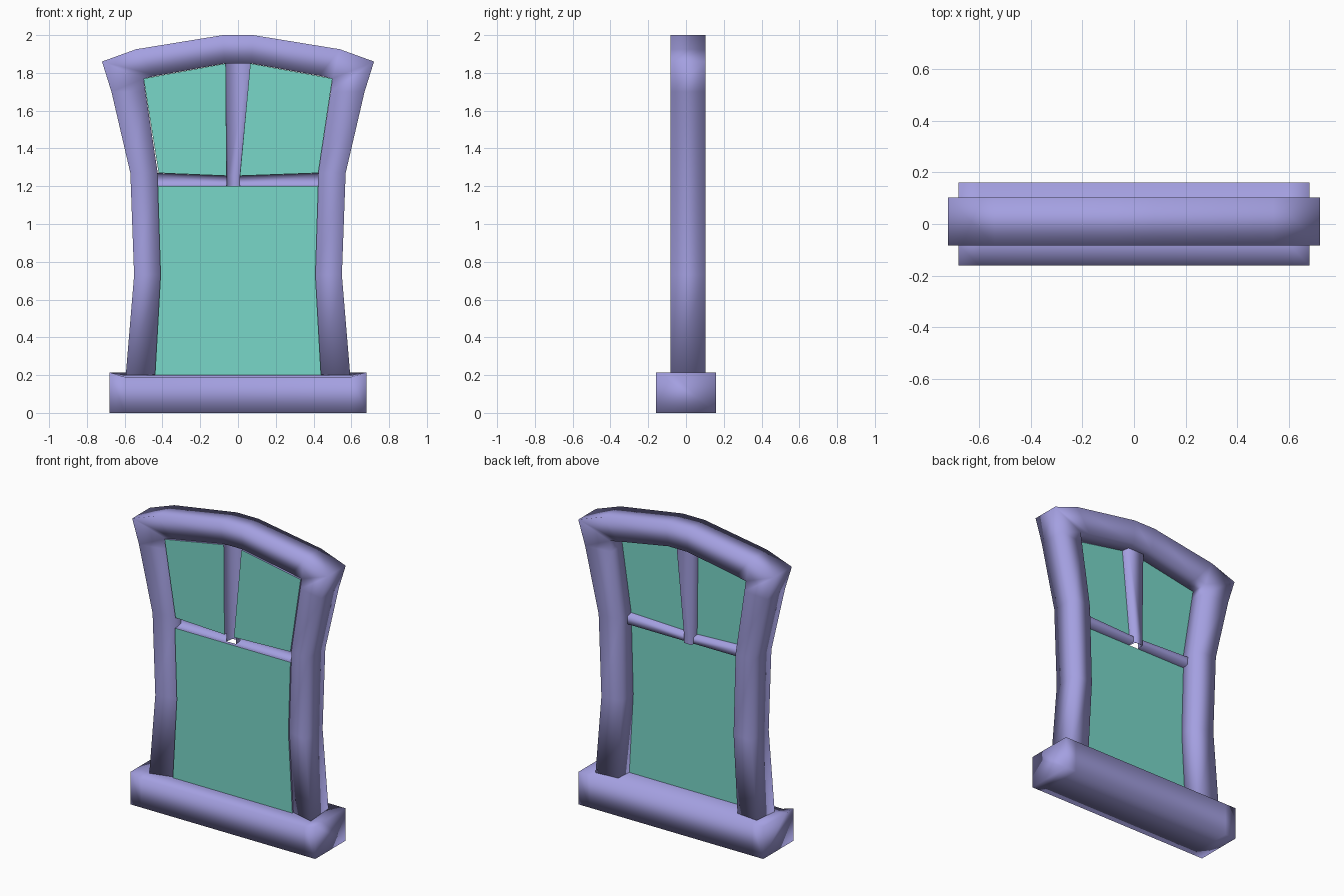
import bpy, bmesh

if "Cube" in bpy.data.objects:
    bpy.data.objects.remove(bpy.data.objects["Cube"])


def material(name, rgb):
    m = bpy.data.materials.new(name)
    m.diffuse_color = (*rgb, 1)
    m.use_nodes = True
    m.node_tree.nodes["Principled BSDF"].inputs["Base Color"].default_value = m.diffuse_color
    return m


LILAC = material("lilac", (0.37, 0.35, 0.75))
TEAL = material("teal", (0.19, 0.68, 0.58))


def make(name, verts, faces, mats, smooth=True, fix_normals=True):
    me = bpy.data.meshes.new(name)
    me.from_pydata(verts, [], faces)
    bm = bmesh.new()
    bm.from_mesh(me)
    if fix_normals:
        bmesh.ops.recalc_face_normals(bm, faces=bm.faces)
    for f in bm.faces:
        f.smooth = smooth
    bm.to_mesh(me)
    bm.free()
    for m in mats:
        me.materials.append(m)
    ob = bpy.data.objects.new(name, me)
    bpy.context.collection.objects.link(ob)
    return ob


def loft(name, rings, closed=True, caps=True):
    """Skin between equal-length cross-sections."""
    n = len(rings[0])
    verts = [p for r in rings for p in r]
    faces = []
    for i in range(len(rings) - 1):
        for j in range(n if closed else n - 1):
            k = (j + 1) % n
            faces.append((i * n + j, i * n + k, (i + 1) * n + k, (i + 1) * n + j))
    if caps:
        faces += [tuple(range(n)), tuple(range((len(rings) - 1) * n, len(rings) * n))]
    return make(name, verts, faces, [LILAC])


# Frame: one bent beam, its section tapering towards the opening
outer = [(.595, .19), (.55, .73), (.57, 1.27), (.67, 1.70), (.72, 1.86), (.54, 1.925), (.08, 2.0)]
inner = [(.44, .19), (.41, .73), (.425, 1.27), (.49, 1.70), (.50, 1.77), (.43, 1.785), (.07, 1.85)]
pairs = list(zip(outer, inner))
pairs += [((-o[0], o[1]), (-i[0], i[1])) for o, i in reversed(pairs)]
loft("frame", [[(ox, -.083, oz), (ox, .103, oz), (ix, .086, iz), (ix, -.046, iz)]
               for (ox, oz), (ix, iz) in pairs])

# Sill: block whose front top edge dips below the posts
loft("sill", [[(x, -.16, 0), (x, .16, 0), (x, .16, .215), (x, -.08, b), (x, -.16, z)]
              for x, z, b in ((-.68, .215, .215), (-.60, .19, .20), (.60, .19, .20), (.68, .215, .215))])


# Glass: slabs with teal front and back and lilac rims
def pane(name, outline, y0=-.057, y1=-.032):
    n = len(outline)
    verts = [(x, y, z) for y in (y0, y1) for x, z in outline]
    faces = [tuple(range(n)), tuple(range(n, 2 * n))]
    faces += [(j, (j + 1) % n, n + (j + 1) % n, n + j) for j in range(n)]
    ob = make(name, verts, faces, [LILAC, TEAL], smooth=False)
    for p in ob.data.polygons:
        p.material_index = 1 if abs(p.normal.y) > .9 else 0


pane("lower_pane", [(-.44, .19), (.44, .19), (.41, .73), (.425, 1.20), (-.425, 1.20), (-.41, .73)])
pane("left_upper_pane", [(-.42, 1.27), (-.06, 1.255), (-.065, 1.85), (-.50, 1.77)])
pane("right_upper_pane", [(.01, 1.255), (.425, 1.27), (.50, 1.77), (.065, 1.85)])

# Mullion: tapering channel open to the front, running down to the transom
loft("mullion", [[(a, -.035, z), (a + .008, .018, z), (b - .008, .018, z), (b, -.035, z)]
                 for z, a, b in ((1.20, -.06, .01), (1.255, -.06, .01), (1.86, -.068, .068))],
     closed=False, caps=False)

# Transom: two half channels either side of the mullion
for name, x0, x1 in (("left_transom", -.43, -.06), ("right_transom", .43, .01)):
    loft(name, [[(x, -.035, top), (x, .008, top - .01), (x, .008, 1.208), (x, -.035, 1.20)]
                for x, top in ((x0, 1.27), (x1, 1.255))], closed=False, caps=False)
